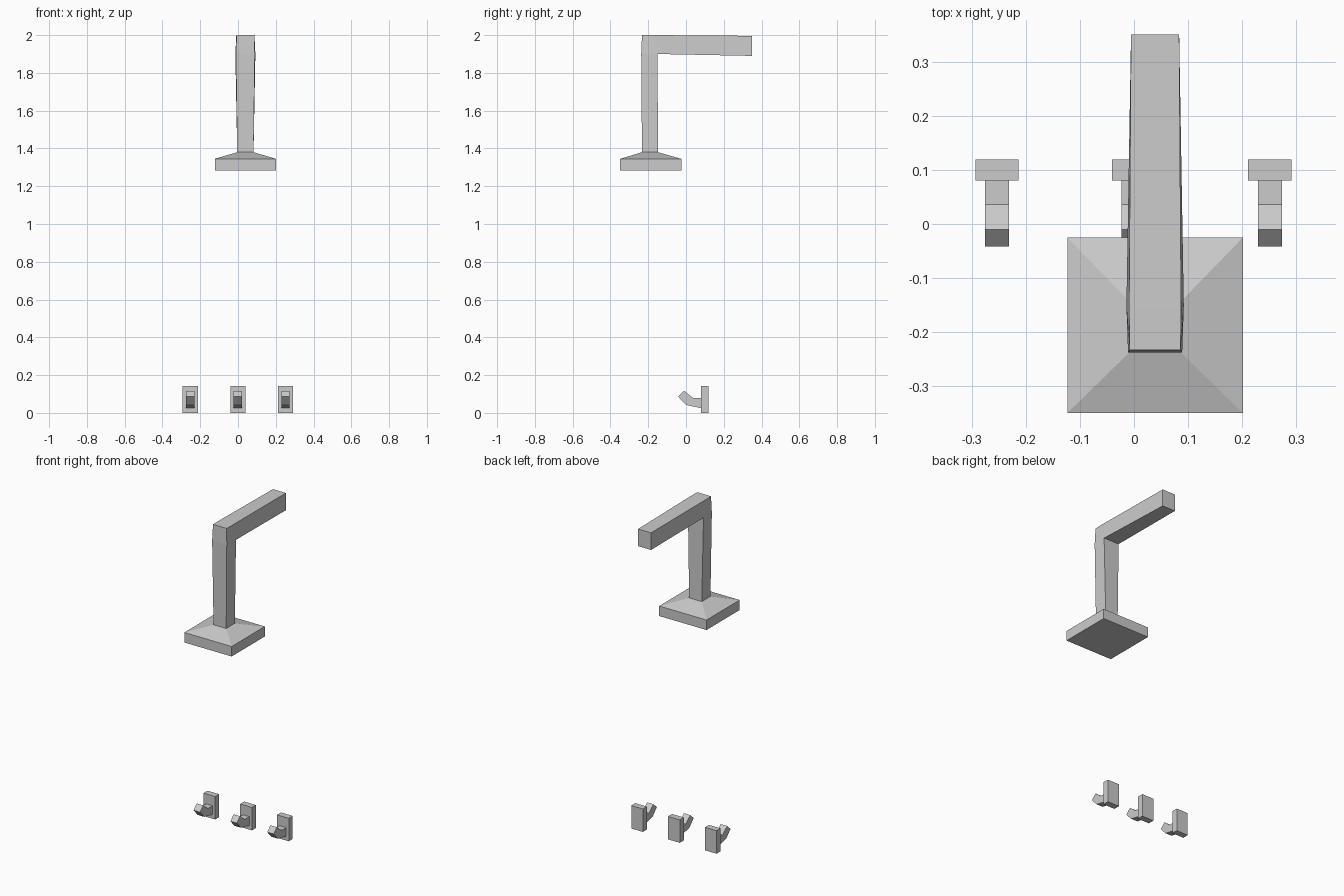
import bpy, bmesh

if "Cube" in bpy.data.objects:
    bpy.data.objects.remove(bpy.data.objects["Cube"])


def finish(name, bm):
    bmesh.ops.remove_doubles(bm, verts=bm.verts, dist=1e-5)
    bmesh.ops.recalc_face_normals(bm, faces=bm.faces)
    me = bpy.data.meshes.new(name)
    bm.to_mesh(me)
    bm.free()
    ob = bpy.data.objects.new(name, me)
    bpy.context.collection.objects.link(ob)
    return ob


def loft(name, rings):
    """Skin a list of four-cornered rings and cap both ends."""
    bm = bmesh.new()
    loops = [[bm.verts.new(p) for p in ring] for ring in rings]
    for a, b in zip(loops, loops[1:]):
        for i in range(4):
            j = (i + 1) % 4
            bm.faces.new((a[i], a[j], b[j], b[i]))
    bm.faces.new(loops[0])
    bm.faces.new(loops[-1])
    bmesh.ops.dissolve_degenerate(bm, dist=1e-5, edges=bm.edges)
    return finish(name, bm)


def box(name, center, size):
    bm = bmesh.new()
    bmesh.ops.create_cube(bm, size=1)
    bmesh.ops.scale(bm, vec=size, verts=bm.verts)
    bmesh.ops.translate(bm, vec=center, verts=bm.verts)
    return finish(name, bm)


def extrude_x(name, profile, cx, width):
    bm = bmesh.new()
    f = bm.faces.new([bm.verts.new((cx - width / 2, y, z)) for y, z in profile])
    r = bmesh.ops.extrude_face_region(bm, geom=[f])
    vs = [v for v in r["geom"] if isinstance(v, bmesh.types.BMVert)]
    bmesh.ops.translate(bm, vec=(width, 0, 0), verts=vs)
    return finish(name, bm)


CX = 0.039

# Square head with sloped top
def square(x0, x1, y0, y1, z):
    return [(x0, y0, z), (x1, y0, z), (x1, y1, z), (x0, y1, z)]

loft("shower_head", [
    square(-0.123, 0.201, -0.349, -0.025, 1.283),
    square(-0.123, 0.201, -0.349, -0.025, 1.345),
    square(-0.004, 0.082, -0.233, -0.148, 1.38),
])

# Bent arm: outer point (y, z, half width) and inner point per ring
inner = (-0.151, 1.90, 0.053)
arm = [
    ((-0.233, 1.37, 0.043), (-0.148, 1.37, 0.043)),
    ((-0.237, 1.90, 0.050), inner),
    ((-0.233, 2.00, 0.047), inner),
    ((-0.157, 2.00, 0.048), inner),
    ((0.350, 1.996, 0.0445), (0.350, 1.89, 0.0445)),
]
loft("shower_arm", [
    [(CX - o[2], o[0], o[1]), (CX + o[2], o[0], o[1]),
     (CX + i[2], i[0], i[1]), (CX - i[2], i[0], i[1])]
    for o, i in arm
])

# Three wall hooks: back plate plus bent prong
prong = [(0.082, 0.08), (0.036, 0.08), (-0.010, 0.117),
         (-0.042, 0.087), (0.000, 0.042), (0.082, 0.025)]
for n, x in enumerate((-0.253, -0.001, 0.251), 1):
    box(f"hook_plate_{n}", (x, 0.10, 0.071), (0.08, 0.039, 0.142))
    extrude_x(f"hook_prong_{n}", prong, x, 0.044)
